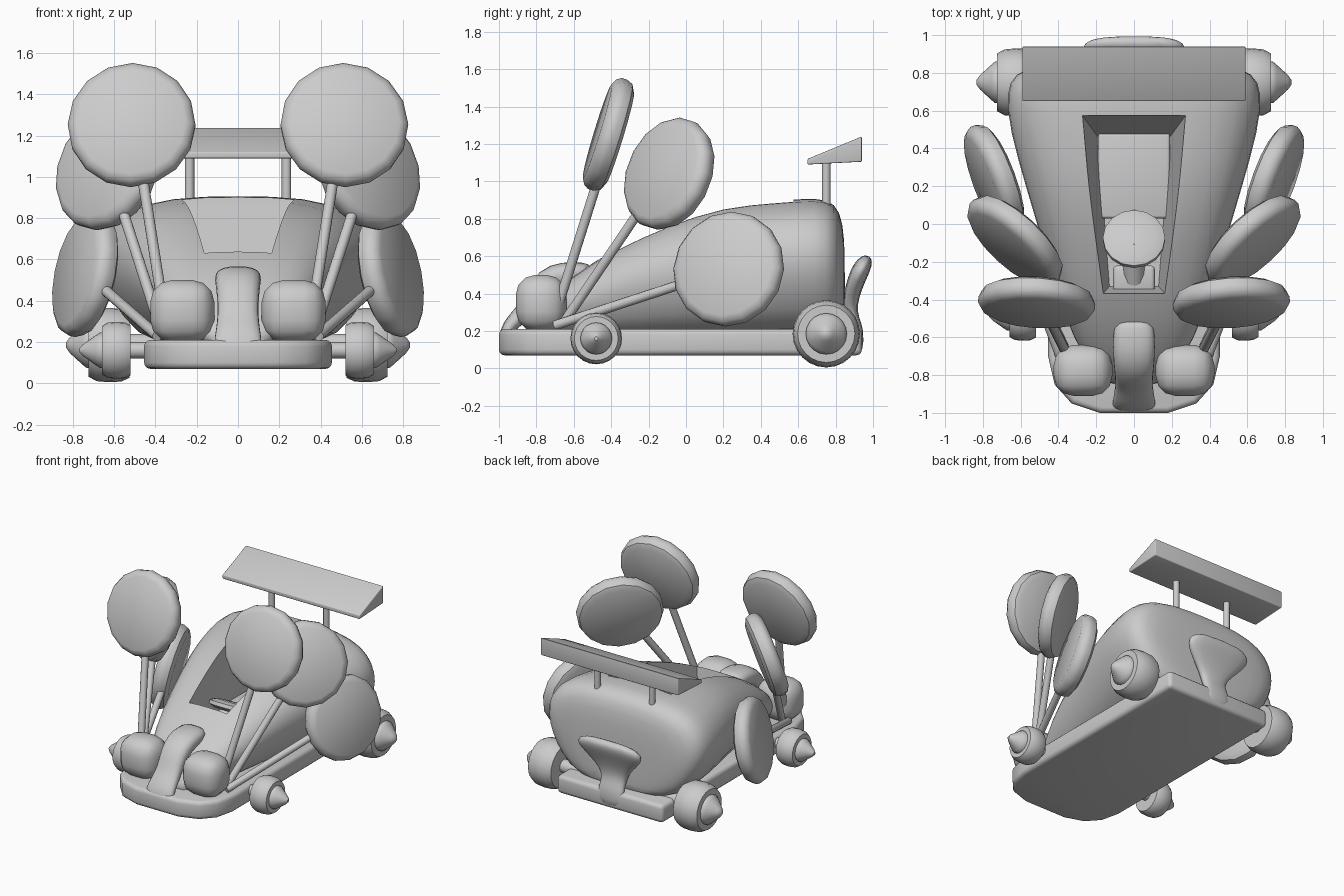
import bpy, bmesh, math
from mathutils import Vector

if "Cube" in bpy.data.objects:
    bpy.data.objects.remove(bpy.data.objects["Cube"], do_unlink=True)

GREY = (0.6, 0.6, 0.6, 1)
mat = bpy.data.materials.new("plain grey")
mat.use_nodes = True
mat.diffuse_color = GREY
mat.node_tree.nodes["Principled BSDF"].inputs["Base Color"].default_value = GREY


def apply_mod(ob, kind, **settings):
    mod = ob.modifiers.new(kind.lower(), kind)
    for key, value in settings.items():
        setattr(mod, key, value)
    bpy.context.view_layer.objects.active = ob
    bpy.ops.object.modifier_apply(modifier=mod.name)


def finish(bm, name, angle=40, subdiv=0, bevel=0):
    bmesh.ops.recalc_face_normals(bm, faces=bm.faces)
    me = bpy.data.meshes.new(name)
    bm.to_mesh(me)
    bm.free()
    me.materials.append(mat)
    ob = bpy.data.objects.new(name, me)
    bpy.context.collection.objects.link(ob)
    if bevel:
        apply_mod(ob, "BEVEL", width=bevel, segments=3, angle_limit=0.6)
    if subdiv:
        apply_mod(ob, "SUBSURF", levels=subdiv)
    smooth(ob, angle)
    return ob


def smooth(ob, angle):
    bpy.ops.object.select_all(action="DESELECT")
    ob.select_set(True)
    bpy.context.view_layer.objects.active = ob
    bpy.ops.object.shade_smooth_by_angle(angle=math.radians(angle))


def loft(rings, name, **kw):
    """Skin a list of equal point rings and cap both ends."""
    bm = bmesh.new()
    loops = [[bm.verts.new(p) for p in ring] for ring in rings]
    n = len(loops[0])
    for a, b in zip(loops, loops[1:]):
        for i in range(n):
            bm.faces.new((a[i], a[(i + 1) % n], b[(i + 1) % n], b[i]))
    bm.faces.new(loops[0])
    bm.faces.new(loops[-1])
    return finish(bm, name, **kw)


def lathe(profile, centre, axis, name, sides=16, **kw):
    """Turn (radius, distance) points about an axis through centre."""
    rot = Vector(axis).to_track_quat("Z", "Y")
    rings = []
    for r, d in profile:
        rings.append([Vector(centre) + rot @ Vector((r * math.cos(t), r * math.sin(t), d))
                      for t in [2 * math.pi * i / sides for i in range(sides)]])
    return loft(rings, name, **kw)


def rod(a, b, r, name, sides=12):
    a, b = Vector(a), Vector(b)
    return lathe([(r, 0), (r, (b - a).length)], a, b - a, name, sides)


def box(x, y, z, name, bevel=0.0):
    rings = [[(x[0], y[0], h), (x[1], y[0], h), (x[1], y[1], h), (x[0], y[1], h)] for h in z]
    return loft(rings, name, bevel=bevel)


def band(path, name):
    """Rounded strip along (y, z, half width, half thickness) stations."""
    rings = []
    for i, (y, z, w, t) in enumerate(path):
        p, q = path[max(i - 1, 0)], path[min(i + 1, len(path) - 1)]
        d = Vector((0, q[0] - p[0], q[1] - p[1])).normalized()
        n = Vector((0, -d.z, d.y))
        outline = [(-1, 0), (-.9, .7), (-.4, 1), (.4, 1), (.9, .7), (1, 0),
                   (.9, -.7), (.4, -1), (-.4, -1), (-.9, -.7)]
        rings.append([Vector((u * w, y, z)) + n * v * t for u, v in outline])
    return loft(rings, name, subdiv=1, angle=60)


# Floor plate with a rounded front
half = [(.18, -1), (.33, -.95), (.42, -.85), (.455, -.7), (.455, .94)]
outline = half + [(-x, y) for x, y in reversed(half)]
loft([[(x, y, z) for x, y in outline] for z in (.07, .21)], "floor_plate", bevel=.03)

# Teardrop body shell
side = [(.62, 0), (.84, .2), (.97, .4), (1.02, .58), (.98, .75), (.83, .91), (.5, 1)]
section = [(0, 0)] + side + [(0, 1.01)] + [(-x, z) for x, z in reversed(side)]
stations = [(-.86, .12, .24), (-.78, .22, .34), (-.6, .32, .5), (-.38, .4, .635),
            (-.1, .48, .765), (.2, .57, .87), (.5, .655, .89), (.7, .675, .91),
            (.8, .63, .88), (.84, .5, .78), (.85, .25, .6)]
rings = []
for y, w, top in stations:
    low = .17 if y < .83 else .2
    rings.append([(x * w, y, low + z * (top - low)) for x, z in section])
body = loft(rings, "body_shell", subdiv=1)

# Cockpit opening cut into the body
cut_rings = []
for z, back, bw, front, fw in ((.36, .46, .19, -.33, .13), (.86, .57, .27, -.4, .19),
                               (1.1, .6, .29, -.42, .2)):
    cut_rings.append([(-fw, front, z), (fw, front, z), (bw, back, z), (-bw, back, z)])
cutter = loft(cut_rings, "cockpit_cutter")
cutter.hide_render = True
apply_mod(body, "BOOLEAN", object=cutter, operation="DIFFERENCE", solver="EXACT")
bpy.data.objects.remove(cutter, do_unlink=True)
smooth(body, 35)

# Seat and steering wheel
box((-.19, .19), (.03, .48), (.3, .44), "seat", .015)
lathe([(.12, -.03), (.165, -.012), (.165, .015), (.12, .035)], (0, -.08, .53), (0, .45, .9), "steering_wheel")
box((-.11, .11), (-.36, -.22), (.3, .47), "steering_mount", .02)
rod((0, -.3, .42), (0, -.08, .53), .06, "steering_column")

# Nose scoop and tail scoop
band([(-.97, .075, .12, .03), (-.97, .2, .12, .035), (-.91, .26, .11, .045),
      (-.84, .33, .1, .05), (-.79, .43, .105, .065), (-.7, .5, .115, .07),
      (-.59, .51, .115, .06), (-.5, .53, .1, .035)], "nose_scoop")
band([(.925, .075, .11, .02), (.925, .2, .11, .03), (.885, .26, .1, .04), (.875, .34, .12, .04),
      (.895, .43, .21, .045), (.925, .51, .285, .05), (.955, .565, .27, .045),
      (.98, .6, .17, .02)], "tail_scoop")

# Rear wing with wedge profile
wedge = [(.65, 1.09), (.94, 1.105), (.94, 1.24), (.65, 1.12)]
loft([[(x, y, z) for y, z in wedge] for x in (-.59, .59)], "rear_wing", bevel=.006)

# Axles
for name, y, z, x, r in (("front_axle", -.48, .16, .55, .04), ("rear_axle", .75, .19, .6, .05)):
    rod((-x, y, z), (x, y, z), r, name)

# Paddle discs: centre, facing direction, stalk top
discs = [("front", (.515, -.415, 1.25), (.06, -.95, .29), (.46, -.48, .98)),
         ("middle", (.63, -.09, 1.04), (.63, -.68, .3), (.56, -.25, .84)),
         ("rear", (.74, .23, .53), (.92, -.34, .2), (.66, .02, .465))]
feet = [(.345, -.71, .25), (.37, -.65, .25), (.39, -.7, .23)]

for tag, s in (("left", 1), ("right", -1)):
    def flip(p):
        return (p[0] * s, p[1], p[2])

    # Discs on stalks
    for (name, centre, facing, top), foot in zip(discs, feet):
        lathe([(.255, -.065), (.295, -.045), (.31, -.01), (.31, .02), (.295, .045), (.265, .062)],
              flip(centre), flip(facing), f"{tag}_{name}_disc")
        rod(flip(foot), flip(top), .026, f"{tag}_{name}_stalk")

    # Wheels with pointed hub caps
    for name, x, y, z, r, w, hub in (("front", .59, -.48, .16, .138, .07, .085),
                                     ("rear", .625, .75, .185, .18, .1, .11)):
        tyre = [(r * .6, -w), (r * .88, -w), (r * .98, -w * .6), (r, 0),
                (r * .97, w * .6), (r * .85, w), (r * .6, w)]
        lathe(tyre, flip((x, y, z)), (s, 0, 0), f"{tag}_{name}_wheel", 24)
        cap = [(hub, 0), (hub, .02), (hub * .85, .04), (hub * .35, .1), (hub * .12, .118)]
        lathe(cap, flip((x + w - .01, y, z)), (s, 0, 0), f"{tag}_{name}_hub", 20)

    # Round headlight
    lamp = box((-.155, .155), (-.135, .135), (-.15, .15), f"{tag}_headlight", .105)
    lamp.location = (.27 * s, -.775, .35)

    # Wing post
    rod((.235 * s, .75, .85), (.235 * s, .75, 1.11), .023, f"{tag}_wing_post")
